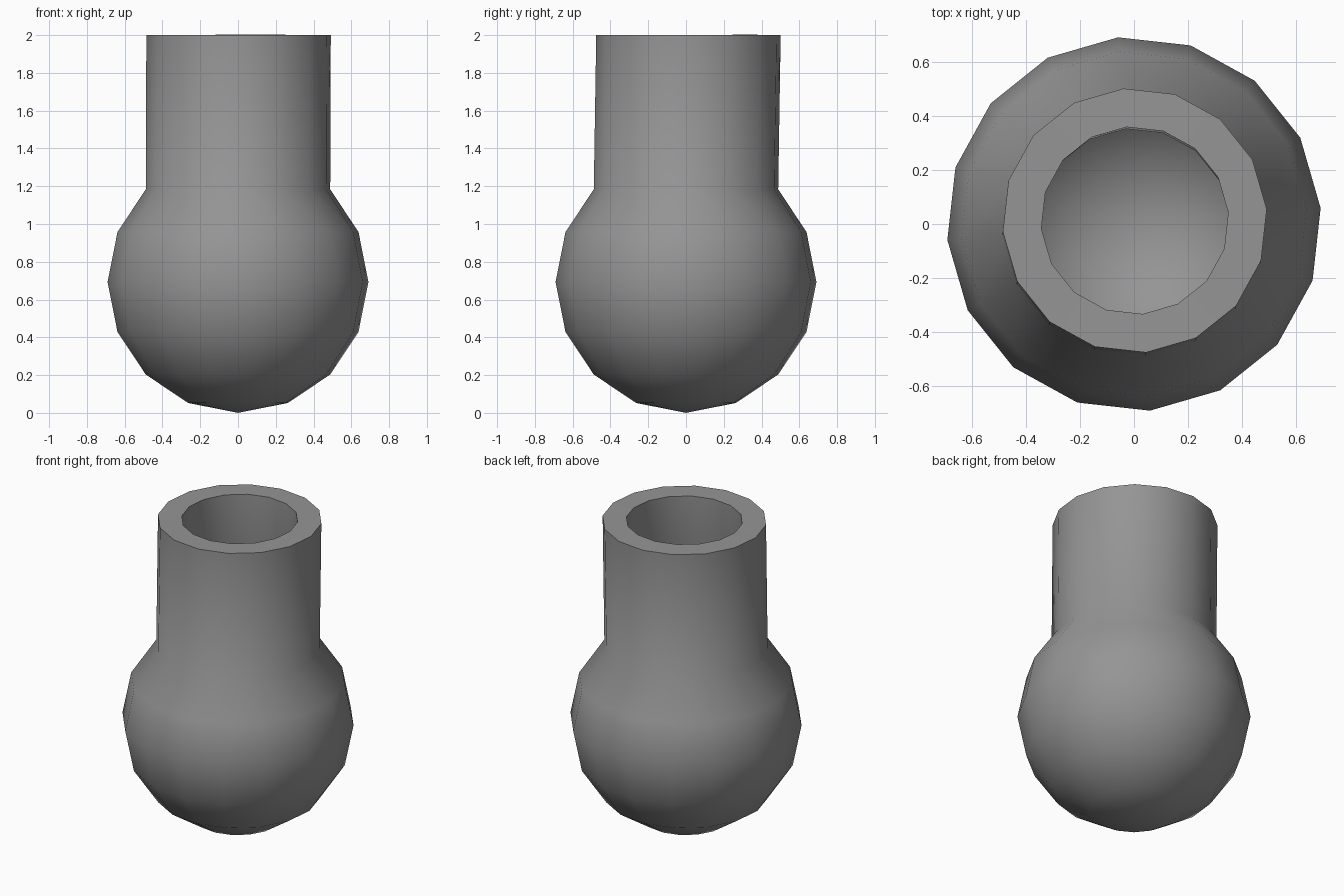
import bpy
import bmesh
from math import radians, sin, cos
from mathutils import Matrix, Vector

cube = bpy.data.objects.get("Cube")
if cube:
    bpy.data.objects.remove(cube, do_unlink=True)

RADIUS = 0.693
TOP = 2.0
WALL = 0.143

grey = bpy.data.materials.new("mid_grey")
grey.use_nodes = True
colour = (0.3, 0.3, 0.3, 1)
grey.diffuse_color = colour
grey.node_tree.nodes["Principled BSDF"].inputs["Base Color"].default_value = colour

# Round bulb: a sphere with its cap cut away
bm = bmesh.new()
bmesh.ops.create_uvsphere(bm, u_segments=16, v_segments=8, radius=RADIUS)
cap = [v for v in bm.verts if v.co.z > RADIUS * 0.8]
bmesh.ops.delete(bm, geom=cap, context="VERTS")
bmesh.ops.transform(
    bm, verts=bm.verts,
    matrix=Matrix.Translation((0, 0, RADIUS)) @ Matrix.Rotation(radians(4.9), 4, "Z"))

# Neck: the open rim pulled straight up, leaning very slightly
rim = [e for e in bm.edges if e.is_boundary]
pulled = bmesh.ops.extrude_edge_only(bm, edges=rim)["geom"]
for v in pulled:
    if isinstance(v, bmesh.types.BMVert):
        v.co += Vector((0.003, 0.013, 0))
        v.co.z = TOP
bmesh.ops.recalc_face_normals(bm, faces=bm.faces)
if sum(f.normal.dot(f.calc_center_median() - Vector((0, 0, RADIUS))) for f in bm.faces) < 0:
    bmesh.ops.reverse_faces(bm, faces=bm.faces)

mesh = bpy.data.meshes.new("flask")
bm.to_mesh(mesh)
bm.free()
mesh.materials.append(grey)
flask = bpy.data.objects.new("flask", mesh)
bpy.context.collection.objects.link(flask)

# Hollow wall, thickened inward
solid = flask.modifiers.new("wall", "SOLIDIFY")
solid.thickness = WALL
solid.offset = -1
bpy.context.view_layer.objects.active = flask
flask.select_set(True)
bpy.ops.object.modifier_apply(modifier="wall")
bpy.ops.object.shade_smooth_by_angle(angle=radians(50))
